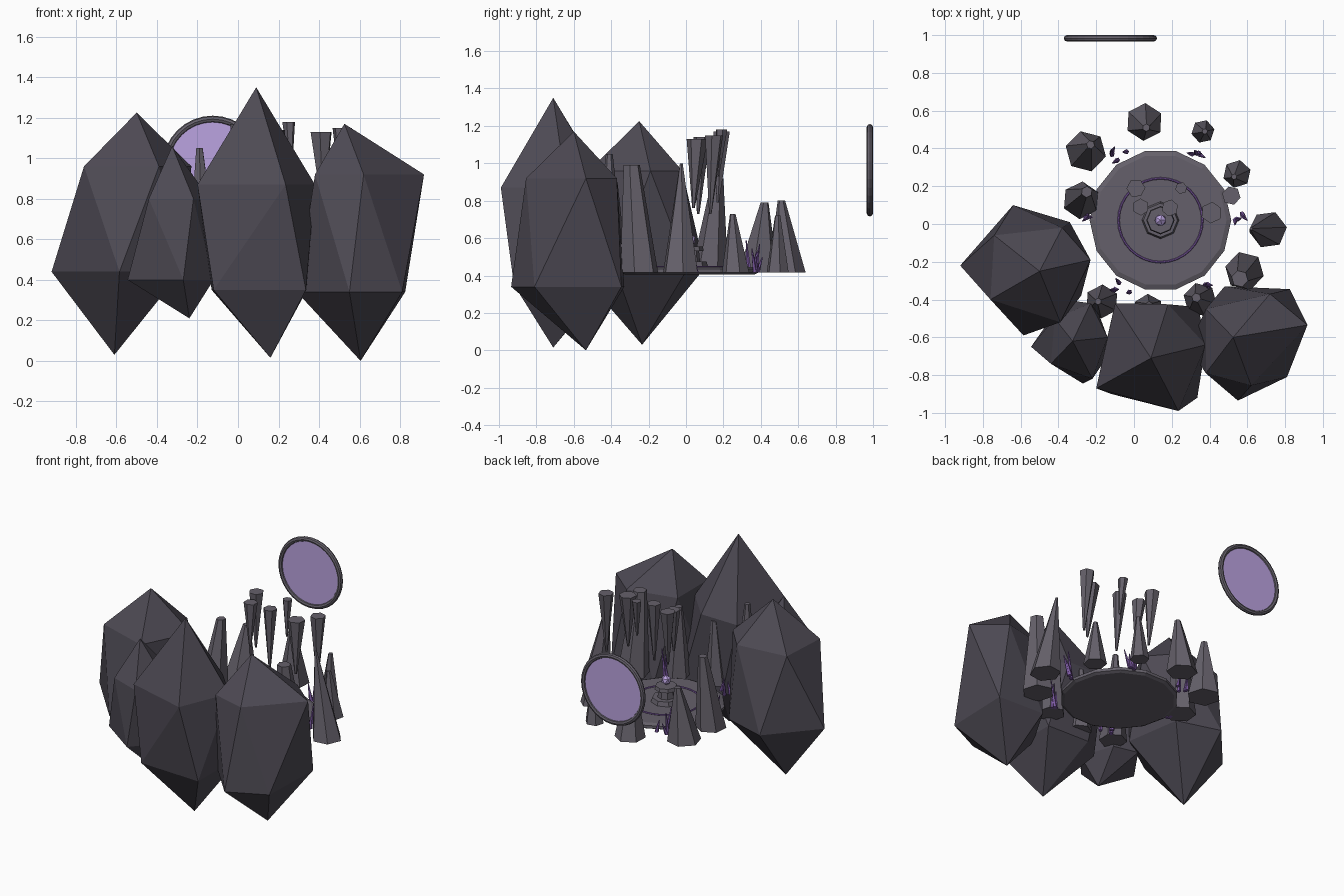
import bpy, math, random
from mathutils import Vector

if "Cube" in bpy.data.objects:
    bpy.data.objects.remove(bpy.data.objects["Cube"])

random.seed(4)
CX, CY, BASE = 0.14, 0.02, 0.415   # altar centre and floor height


def material(name, rgb):
    m = bpy.data.materials.new(name)
    m.diffuse_color = (*rgb, 1)
    m.use_nodes = True
    m.node_tree.nodes["Principled BSDF"].inputs["Base Color"].default_value = m.diffuse_color
    return m


ROCK = material("dark_rock", (0.075, 0.068, 0.088))
STONE = material("grey_stone", (0.13, 0.118, 0.145))
PURPLE = material("purple", (0.2, 0.1, 0.36))
GLOW = material("pale_purple", (0.5, 0.37, 0.75))


def finish(ob, name, mat):
    ob.name = name
    ob.data.materials.append(mat)
    return ob


def mesh_object(name, verts, faces, mat):
    me = bpy.data.meshes.new(name)
    me.from_pydata(verts, [], faces)
    ob = bpy.data.objects.new(name, me)
    bpy.context.collection.objects.link(ob)
    return finish(ob, name, mat)


def boulder(name, top, foot, z_up, z_low, upper, lower):
    """Distorted icosahedron: five upper and five lower corners, lower[i] follows upper[i]."""
    verts = [top, foot] + [(x, y, z_up) for x, y in upper] + [(x, y, z_low) for x, y in lower]
    faces = []
    for i in range(5):
        j = (i + 1) % 5
        faces += [(0, 2 + i, 2 + j), (1, 7 + j, 7 + i),
                  (2 + i, 7 + i, 2 + j), (7 + i, 7 + j, 2 + j)]
    mesh_object(name, verts, faces, ROCK)


def spike(name, a, b, r1, r2, mat, sides=6):
    """Tapered prism with level ends running from point a to point b."""
    turn = random.uniform(0, 2)
    verts = []
    for p, r in ((a, r1), (b, r2)):
        for i in range(sides):
            t = turn + i * math.tau / sides
            verts.append((p[0] + r * math.cos(t), p[1] + r * math.sin(t), p[2]))
    n = sides
    faces = [(i, (i + 1) % n, n + (i + 1) % n, n + i) for i in range(n)]
    faces += [tuple(range(n))[::-1], tuple(range(n, 2 * n))]
    if b[2] < a[2]:
        faces = [f[::-1] for f in faces]
    mesh_object(name, verts, faces, mat)


def lathe(name, profile, sides, mat):
    """Closed turned solid around the altar axis."""
    verts = [(CX + r * math.cos(i * math.tau / sides), CY + r * math.sin(i * math.tau / sides), z)
             for r, z in profile for i in range(sides)]
    faces = [(k * sides + i, k * sides + (i + 1) % sides,
              (k + 1) * sides + (i + 1) % sides, (k + 1) * sides + i)
             for k in range(len(profile) - 1) for i in range(sides)]
    last = (len(profile) - 1) * sides
    faces += [tuple(range(sides))[::-1], tuple(range(last, last + sides))]
    return mesh_object(name, verts, faces, mat)


# Four large boulders across the front
boulder("left_boulder", (-0.5, -0.25, 1.225), (-0.61, -0.235, 0.03), 0.96, 0.44,
        [(-0.76, -0.4), (-0.39, -0.52), (-0.23, -0.19), (-0.38, -0.02), (-0.74, -0.06)],
        [(-0.585, -0.59), (-0.28, -0.38), (-0.34, 0.01), (-0.64, 0.1), (-0.92, -0.22)])
boulder("small_boulder", (-0.325, -0.62, 1.06), (-0.24, -0.64, 0.21), 0.8, 0.4,
        [(-0.44, -0.74), (-0.22, -0.82), (-0.14, -0.6), (-0.23, -0.42), (-0.42, -0.5)],
        [(-0.27, -0.845), (-0.12, -0.67), (-0.2, -0.44), (-0.37, -0.4), (-0.545, -0.65)])
boulder("middle_boulder", (0.09, -0.71, 1.35), (0.16, -0.71, 0.015), 0.87, 0.35,
        [(-0.2, -0.87), (0.235, -0.99), (0.38, -0.64), (0.18, -0.425), (-0.1, -0.42)],
        [(-0.12, -0.9), (0.335, -0.92), (0.34, -0.44), (0.02, -0.43), (-0.13, -0.55)])
boulder("right_boulder", (0.525, -0.6, 1.17), (0.605, -0.535, 0.0), 0.92, 0.34,
        [(0.38, -0.79), (0.62, -0.855), (0.918, -0.535), (0.72, -0.37), (0.38, -0.45)],
        [(0.55, -0.935), (0.81, -0.81), (0.825, -0.345), (0.48, -0.33), (0.29, -0.65)])

# Altar floor, inlaid ring, stepped pedestal and crystal
lathe("altar_floor", [(0.355, 0.405), (0.375, 0.415), (0.375, 0.435), (0.35, 0.445)], 14, STONE)
bpy.ops.mesh.primitive_torus_add(location=(CX, CY, 0.447), major_radius=0.222, minor_radius=0.006,
                                 major_segments=32, minor_segments=6)
finish(bpy.context.object, "floor_ring", PURPLE)
lathe("pedestal", [(0.1, 0.44), (0.09, 0.475), (0.055, 0.475), (0.05, 0.53),
                   (0.075, 0.53), (0.07, 0.555)], 8, STONE)
bpy.ops.mesh.primitive_ico_sphere_add(subdivisions=1, radius=0.034, location=(CX, CY, 0.59))
finish(bpy.context.object, "altar_crystal", GLOW)

# Stalagmites around the floor: x, y, radius, tip x, tip y, tip z, tip radius
for x, y, r, tx, ty, tz, r2 in (
        (0.055, 0.54, 0.1, 0.065, 0.51, 0.8, 0.02), (0.365, 0.49, 0.062, 0.375, 0.49, 0.72, 0.015),
        (-0.255, 0.385, 0.11, -0.23, 0.42, 0.79, 0.022), (0.545, 0.265, 0.075, 0.53, 0.25, 0.73, 0.015),
        (0.71, -0.03, 0.1, 0.62, -0.025, 1.0, 0.008), (0.585, -0.25, 0.105, 0.56, -0.29, 0.99, 0.045),
        (0.35, -0.4, 0.09, 0.33, -0.39, 0.9, 0.025), (0.075, -0.45, 0.08, 0.08, -0.43, 0.85, 0.02),
        (-0.17, -0.41, 0.09, -0.19, -0.41, 1.05, 0.018), (-0.28, 0.125, 0.1, -0.25, 0.17, 0.92, 0.03)):
    spike("stalagmite", (x, y, BASE), (tx, ty, tz), r, r2, STONE)

# Floating stalactites over the altar: x, y, radius, top z, length
for x, y, r, z, h in ((0.01, 0.19, 0.05, 1.17, 0.38), (0.035, 0.09, 0.045, 1.14, 0.3),
                      (0.19, 0.085, 0.045, 1.14, 0.41), (0.25, 0.19, 0.032, 1.18, 0.25),
                      (0.41, 0.06, 0.057, 1.13, 0.37), (0.515, 0.15, 0.05, 1.15, 0.42)):
    spike("stalactite", (x, y, z), (x + 0.01, y - 0.02, z - h), r, 0.007, STONE)

# Six clusters of small purple shards around the rim
for k in range(6):
    a = k * math.tau / 6
    for s in range(4):
        off = a + random.uniform(-0.12, 0.12)
        d = 0.41 + random.uniform(-0.025, 0.035)
        p = Vector((CX + d * math.cos(off), CY + d * math.sin(off), BASE))
        tip = p + Vector((random.uniform(-0.03, 0.03), random.uniform(-0.03, 0.03),
                          random.uniform(0.08, 0.2)))
        spike("shard", p, tip, 0.014, 0.003, PURPLE, 5)

# Floating round portal at the back
P = (-0.125, 0.983, 0.963)
turn = (math.pi / 2, 0, 0)
bpy.ops.mesh.primitive_torus_add(location=P, rotation=turn, major_radius=0.23, minor_radius=0.017,
                                 major_segments=32, minor_segments=8)
finish(bpy.context.object, "portal_frame", STONE)
bpy.ops.mesh.primitive_cylinder_add(vertices=32, radius=0.222, depth=0.01, location=P, rotation=turn)
finish(bpy.context.object, "portal_disc", GLOW)
